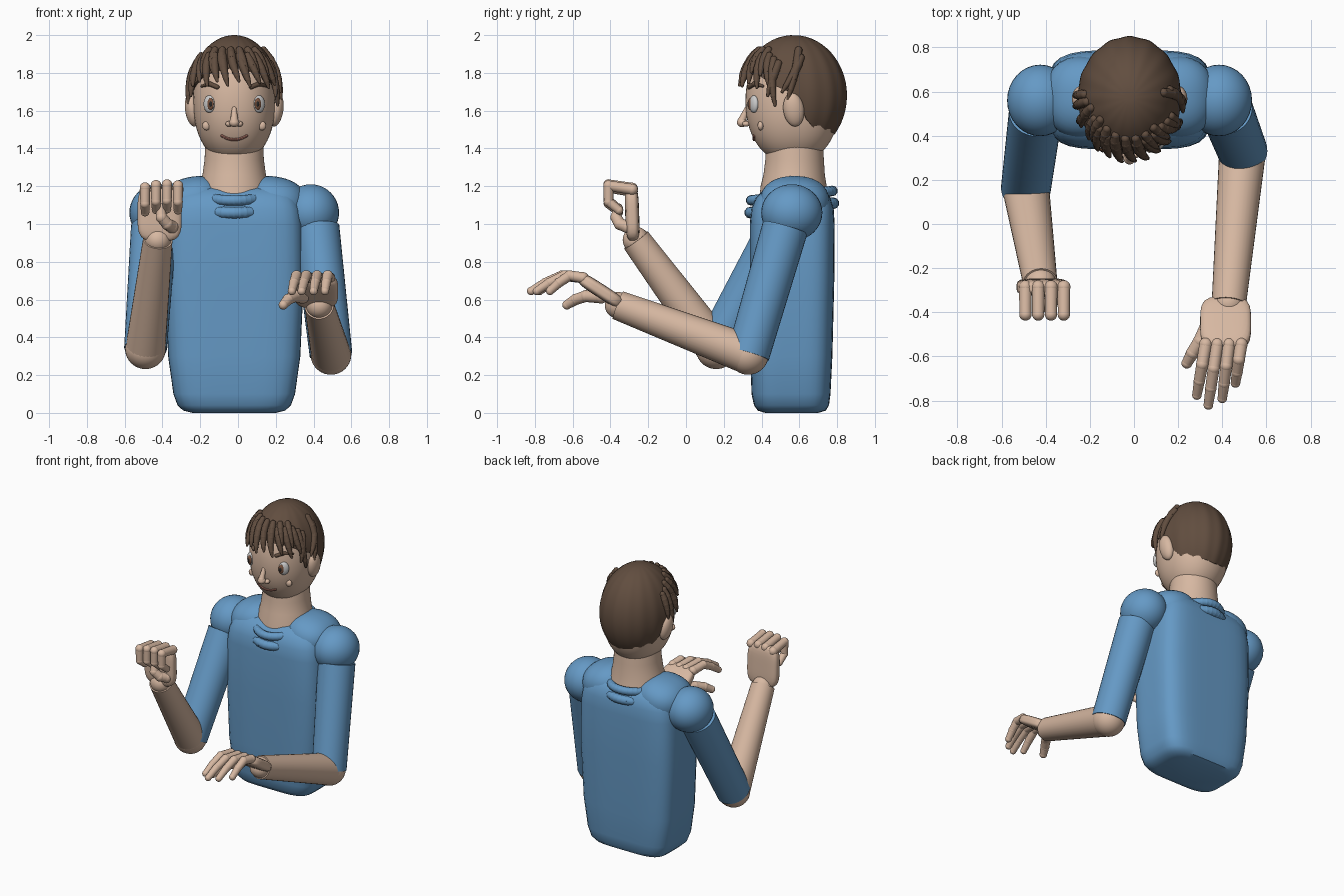
import bpy, bmesh, math
from mathutils import Vector, Matrix

if "Cube" in bpy.data.objects:
    bpy.data.objects.remove(bpy.data.objects["Cube"])

def material(name, rgb):
    m = bpy.data.materials.new(name)
    m.diffuse_color = (*rgb, 1)
    m.use_nodes = True
    m.node_tree.nodes["Principled BSDF"].inputs["Base Color"].default_value = m.diffuse_color
    return m

SKIN = material("skin", (.68, .48, .36))
BLUE = material("blue_cloth", (.13, .32, .56))
HAIR = material("brown_hair", (.12, .075, .05))
WHITE = material("eye_white", (.75, .75, .75))
IRIS = material("iris_brown", (.2, .09, .05))
BLACK = material("pupil_black", (.02, .02, .02))
LIP = material("lip", (.4, .17, .13))

def finish(name, bm, mat):
    bmesh.ops.recalc_face_normals(bm, faces=bm.faces)
    me = bpy.data.meshes.new(name)
    bm.to_mesh(me)
    bm.free()
    ob = bpy.data.objects.new(name, me)
    bpy.context.collection.objects.link(ob)
    me.materials.append(mat)
    bpy.context.view_layer.objects.active = ob
    ob.select_set(True)
    bpy.ops.object.shade_smooth_by_angle(angle=math.radians(40))
    ob.select_set(False)
    return ob

def ball(name, c, r, mat, rot=(0, 0, 0), p=2, seg=32):
    """Ellipsoid; larger p makes it boxier."""
    bm = bmesh.new()
    bmesh.ops.create_uvsphere(bm, u_segments=seg, v_segments=seg // 2 + 4, radius=1)
    for v in bm.verts:
        v.co /= sum(abs(k) ** p for k in v.co) ** (1 / p)
        v.co = Vector((v.co.x * r[0], v.co.y * r[1], v.co.z * r[2]))
    R = Matrix.Rotation(math.radians(rot[2]), 4, 'Z') @ Matrix.Rotation(math.radians(rot[1]), 4, 'Y') \
        @ Matrix.Rotation(math.radians(rot[0]), 4, 'X')
    bm.transform(Matrix.Translation(c) @ R)
    return finish(name, bm, mat)

def limb(name, pts, radii, mat, balls=True, seg=20):
    """Tapered cylinders between points, with round joints."""
    bm = bmesh.new()
    pts = [Vector(q) for q in pts]
    for a, b, ra, rb in zip(pts, pts[1:], radii, radii[1:]):
        M = Matrix.Translation((a + b) / 2) @ (b - a).to_track_quat('Z', 'Y').to_matrix().to_4x4()
        bmesh.ops.create_cone(bm, cap_ends=True, segments=seg, radius1=ra, radius2=rb,
                              depth=(b - a).length, matrix=M)
    if balls:
        for q, r in zip(pts, radii):
            bmesh.ops.create_uvsphere(bm, u_segments=seg, v_segments=seg // 2, radius=r * 1.04,
                                      matrix=Matrix.Translation(q))
    return finish(name, bm, mat)

def skin_rings(bm, rings):
    vs = [[bm.verts.new(q) for q in ring] for ring in rings]
    n = len(vs[0])
    for a, b in zip(vs, vs[1:]):
        for i in range(n):
            bm.faces.new((a[i], a[(i + 1) % n], b[(i + 1) % n], b[i]))
    bm.faces.new(vs[0])
    bm.faces.new(vs[-1])

def loft(name, cx, sections, mat, p=2, n=56):
    """Stack of superellipse rings: (z, half width, front y, back y)."""
    bm = bmesh.new()
    rings = []
    for z, rx, y0, y1 in sections:
        ring = []
        for i in range(n):
            c, s = math.cos(math.tau * i / n), math.sin(math.tau * i / n)
            k = (abs(c) ** p + abs(s) ** p) ** (-1 / p)
            ring.append((cx + rx * c * k, (y0 + y1) / 2 + (y1 - y0) / 2 * s * k, z))
        rings.append(ring)
    skin_rings(bm, rings)
    return finish(name, bm, mat)

CX = -.02

# torso, shoulder slopes, collar
loft("torso", CX, [(0, .22, .42, .70), (.012, .27, .38, .74), (.04, .3, .36, .757), (.1, .322, .347, .765),
                   (.3, .35, .34, .775), (.7, .368, .338, .785), (1.0, .362, .338, .787),
                   (1.08, .35, .345, .782), (1.14, .325, .37, .765), (1.18, .28, .41, .73),
                   (1.2, .2, .46, .69)], BLUE, 4.5)
for s, side in ((-1, "right"), (1, "left")):
    ball(side + "_shoulder_slope", (CX + s * .215, .575, 1.11), (.17, .185, .14), BLUE, (0, s * 12, 0), 2.3)
for i, (z, rx, ry, r) in enumerate(((1.15, .165, .215, .027), (1.085, .18, .22, .03))):
    ring = [(CX + rx * math.cos(a), .56 + ry * math.sin(a), z + .025 * math.sin(a))
            for a in [math.tau * k / 40 for k in range(41)]]
    limb("collar_ring_%d" % i, ring, [r] * 41, BLUE, True, 10)

# neck, head and ears
loft("neck", CX, [(1.05, .2, .38, .77), (1.2, .185, .395, .745), (1.26, .168, .41, .735), (1.34, .157, .42, .73),
                  (1.5, .15, .43, .72)], SKIN)
HC, HR, HP = (CX, .565, 1.65), (.218, .25, .33), 2.15
ball("head", HC, HR, SKIN, p=HP, seg=48)
for s, side in ((-1, "right"), (1, "left")):
    ball(side + "_ear", (CX + s * .222, .57, 1.605), (.038, .055, .09), SKIN, (8, s * 8, 0))

def face(x, z, out=0):
    """Point on the front of the head."""
    k = 1 - abs((x - HC[0]) / HR[0]) ** HP - abs((z - HC[2]) / HR[2]) ** HP
    return Vector((x, HC[1] - HR[1] * max(k, 0) ** (1 / HP) - out, z))

# eyes, cheeks, brows
for s, side in ((-1, "right"), (1, "left")):
    x = CX + s * .132
    yaw = s * 34
    ball(side + "_eye", face(x, 1.635), (.034, .02, .046), WHITE, (0, 0, yaw))
    ball(side + "_iris", face(x - s * .006, 1.635, .013), (.02, .012, .032), IRIS, (0, 0, yaw), seg=20)
    ball(side + "_pupil", face(x - s * .008, 1.635, .02), (.01, .008, .017), BLACK, (0, 0, yaw), seg=16)
    ball(side + "_cheek", face(CX + s * .147, 1.52), (.022, .016, .024), SKIN, seg=20)
    limb(side + "_brow", [face(CX + s * d, z, .004) for d, z in ((.09, 1.725), (.13, 1.742), (.172, 1.73))],
         (.012, .013, .007), HAIR, seg=10)
    ball(side + "_nostril", face(CX + s * .028, 1.53, .012), (.018, .02, .015), SKIN, seg=16)

# nose and mouth
limb("nose_bridge", [face(CX, 1.61, -.005), face(CX, 1.545, .03)], (.012, .022), SKIN)
ball("nose_tip", face(CX, 1.537, .03), (.027, .027, .024), SKIN, seg=24)
limb("mouth", [face(CX + d * .013, 1.447 + .0008 * d * d) for d in range(-5, 6)],
     [.008] * 11, LIP, seg=8)

# hair shell: each column runs from the crown to its own hairline
KC, KR = Vector((CX, .57, 1.68)), (.236, .28, .32)

def scalp(a, z, k=1.0):
    r = math.sqrt(max(0, 1 - ((z - KC.z) / KR[2]) ** 2)) * k
    return Vector((KC.x + KR[0] * r * math.sin(a), KC.y - KR[1] * r * math.cos(a), z))

def hairline(deg):
    pts = ((0, 1.83), (45, 1.79), (70, 1.73), (95, 1.68), (104, 1.56), (118, 1.5), (180, 1.475))
    for (a, za), (b, zb) in zip(pts, pts[1:]):
        if deg <= b:
            return za + (zb - za) * (deg - a) / (b - a)
    return pts[-1][1]

bm = bmesh.new()
N, rings = 96, []
for j in range(1, 21):
    ring = []
    for i in range(N):
        a = math.tau * i / N
        d = math.degrees(a)
        low = math.acos((hairline(min(d, 360 - d)) - KC.z) / KR[2])
        groove = 1 + .008 * math.cos(a * 16)
        ring.append(scalp(a, KC.z + KR[2] * math.cos(low * j / 20), groove))
    rings.append(ring)
rings.append([q.lerp(Vector((KC.x, KC.y, q.z)), .2) for q in rings[-1]])
skin_rings(bm, rings)
finish("hair_cap", bm, HAIR)

# hair locks: (start angle, start z, end angle, end z)
locks = [(-78 + 14.5 * i, 1.89, -64 + 14 * i, 1.735 + .022 * (i % 2) - .004 * max(0, i - 5)) for i in range(10)]
locks += [(-58 + 17 * i, 1.92, -46 + 16 * i, 1.79 + .015 * (i % 2)) for i in range(7)]
locks += [(62, 1.87, 70, 1.63), (70, 1.85, 62, 1.68), (98, 1.92, 84, 1.66), (100, 1.88, 78, 1.7),
          (-72, 1.84, -68, 1.68), (-86, 1.86, -82, 1.64), (-94, 1.84, -92, 1.68)]
for n, (a0, z0, a1, z1) in enumerate(locks):
    ts = [k / 5 for k in range(6)]
    path = [scalp(math.radians(a0 + (a1 - a0) * t), z0 + (z1 - z0) * t, 1 + .05 * t) for t in ts]
    limb("hair_lock_%d" % n, path, (.02, .023, .022, .019, .015, .008), HAIR, seg=10)

# arms: shoulder, sleeve top, elbow, wrist
arms = {"left": ((.385, .56, 1.06), (.415, .525, .98), (.492, .33, .31), (.43, -.36, .57)),
        "right": ((-.425, .56, 1.06), (-.445, .505, .98), (-.49, .16, .34), (-.425, -.265, .915))}
for side, (sh, top, el, wr) in arms.items():
    ball(side + "_shoulder", sh, (.15, .162, .15), BLUE)
    limb(side + "_sleeve", (top, el), (.122, .113), BLUE, False, 32)
    limb(side + "_forearm", (el, wr), (.106, .078), SKIN, False, 32)
    ball(side + "_elbow", el, (.108,) * 3, SKIN)
    ball(side + "_wrist", wr, (.07,) * 3, SKIN)

# palms
ball("left_palm", (.415, -.45, .645), (.115, .135, .036), SKIN, (-33, 0, 0), 4)
ball("right_palm", (-.415, -.285, 1.055), (.117, .037, .145), SKIN, (2, 0, 0), 4)

# left hand: fingers reach forward and droop
for i, (x0, x1, tip) in enumerate(((.325, .285, -.775), (.377, .337, -.82), (.43, .40, -.79), (.485, .46, -.72))):
    y0 = -.545
    pts = [(x0 + (x1 - x0) * t, y0 + (tip - y0) * t, .715 + dz)
           for t, dz in ((0, 0), (.4, .012), (.72, -.025), (1, -.07))]
    limb("left_finger_%d" % i, pts, (.029, .027, .025, .021), SKIN)
limb("left_thumb", ((.34, -.45, .615), (.30, -.53, .618), (.265, -.585, .6), (.24, -.63, .572)),
     (.035, .031, .029, .024), SKIN)

# right hand: fingers curl over into a loose fist
for i in range(4):
    x, dz = -.492 + .058 * i, (-.012, 0, .004, -.002)[i]
    limb("right_finger_%d" % i, [(x, y, z + dz) for y, z in
         ((-.285, 1.185), (-.41, 1.205), (-.41, 1.12), (-.355, 1.075))], (.029, .027, .025, .022), SKIN)
limb("right_thumb", ((-.35, -.31, .985), (-.375, -.35, 1.0), (-.405, -.37, 1.035), (-.41, -.36, 1.085)),
     (.033, .031, .029, .024), SKIN)
